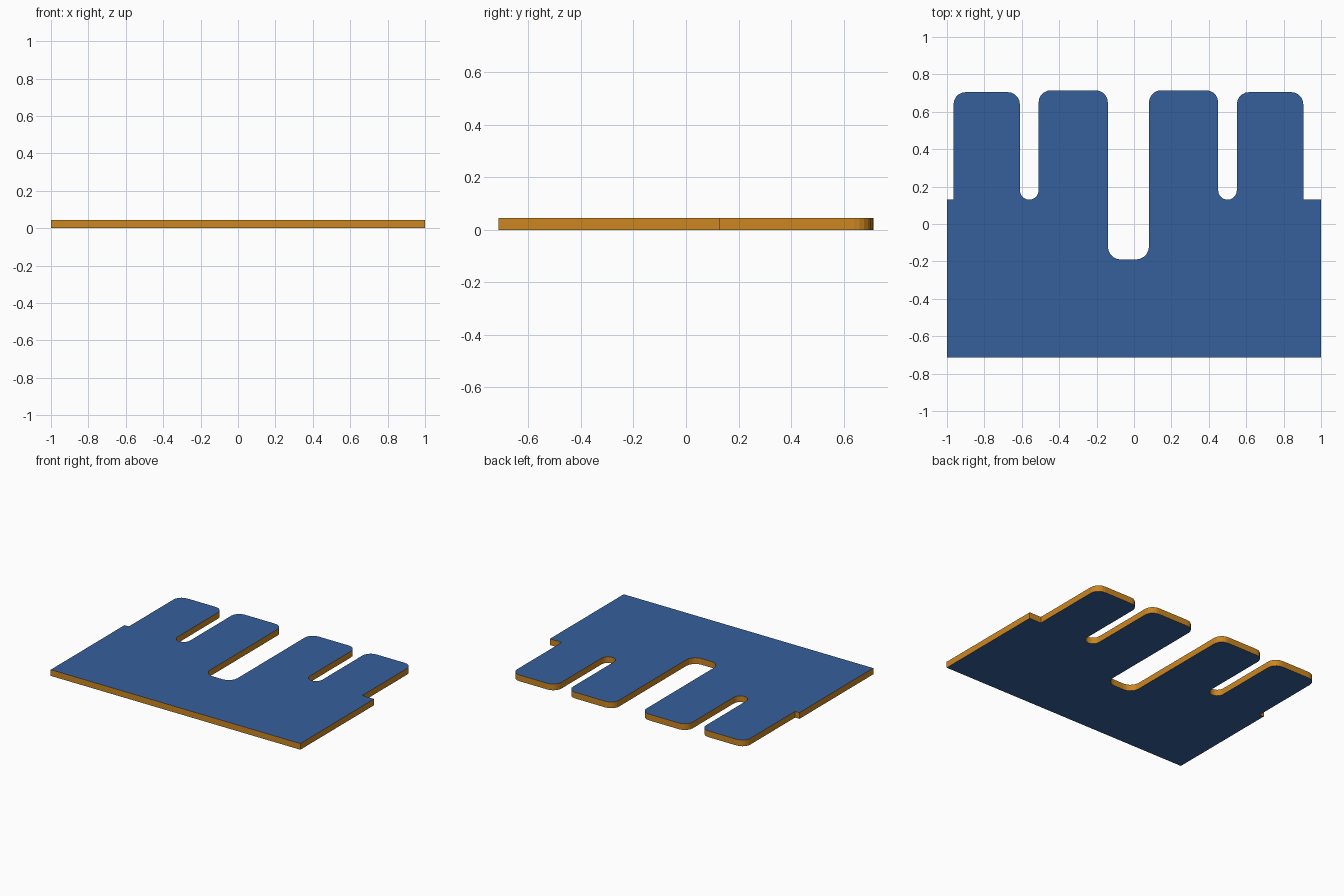
import bpy, bmesh, math
from mathutils import Vector

if "Cube" in bpy.data.objects:
    bpy.data.objects.remove(bpy.data.objects["Cube"])

THICK = 0.045


def material(name, color):
    m = bpy.data.materials.new(name)
    m.diffuse_color = (*color, 1)
    m.use_nodes = True
    m.node_tree.nodes["Principled BSDF"].inputs["Base Color"].default_value = m.diffuse_color
    return m


blue = material("blue face", (0.037, 0.117, 0.335))
orange = material("orange edge", (0.60, 0.24, 0.016))


def rounded(corners, steps=5):
    """Turn (x, y, radius) right-angle corners into an outline with arcs."""
    pts = []
    n = len(corners)
    for i, (x, y, r) in enumerate(corners):
        p = Vector((x, y))
        if r == 0:
            pts.append(p)
            continue
        a = (Vector(corners[i - 1][:2]) - p).normalized()
        b = (Vector(corners[(i + 1) % n][:2]) - p).normalized()
        centre = p + (a + b) * r
        for k in range(steps + 1):
            t = math.pi / 2 * k / steps
            q = centre - b * r * math.cos(t) - a * r * math.sin(t)
            if not pts or (q - pts[-1]).length > 1e-4:
                pts.append(q)
    return pts


# Fingers: left, right, top; slots between them: floor height, corner radius
fingers = [(-0.965, -0.61, 0.705), (-0.51, -0.14, 0.715),
           (0.08, 0.45, 0.715), (0.55, 0.905, 0.705)]
slots = [(0.13, 0.05), (-0.19, 0.07), (0.13, 0.05)]
SHOULDER, FRONT, R = 0.13, -0.715, 0.065

# Plate outline, from the front left corner along the fingers
outline = [(-1, FRONT, 0), (-1, SHOULDER, 0), (fingers[0][0], SHOULDER, 0)]
for i, (left, right, top) in enumerate(fingers):
    outline += [(left, top, R), (right, top, R)]
    if i < len(slots):
        floor, r = slots[i]
        outline += [(right, floor, r), (fingers[i + 1][0], floor, r)]
outline += [(fingers[-1][1], SHOULDER, 0), (1, SHOULDER, 0), (1, FRONT, 0)]

# Extrude the outline into the plate
bm = bmesh.new()
face = bm.faces.new([bm.verts.new((p.x, p.y, 0)) for p in rounded(outline)])
ext = bmesh.ops.extrude_face_region(bm, geom=[face], use_keep_orig=True)
bmesh.ops.translate(bm, vec=(0, 0, THICK),
                    verts=[v for v in ext["geom"] if isinstance(v, bmesh.types.BMVert)])
bmesh.ops.recalc_face_normals(bm, faces=bm.faces)

# Blue on top and bottom, orange around the rim
for f in bm.faces:
    f.material_index = 0 if abs(f.normal.z) > 0.5 else 1
mesh = bpy.data.meshes.new("slotted_plate")
bm.to_mesh(mesh)
bm.free()
mesh.materials.append(blue)
mesh.materials.append(orange)
plate = bpy.data.objects.new("slotted_plate", mesh)
bpy.context.collection.objects.link(plate)
